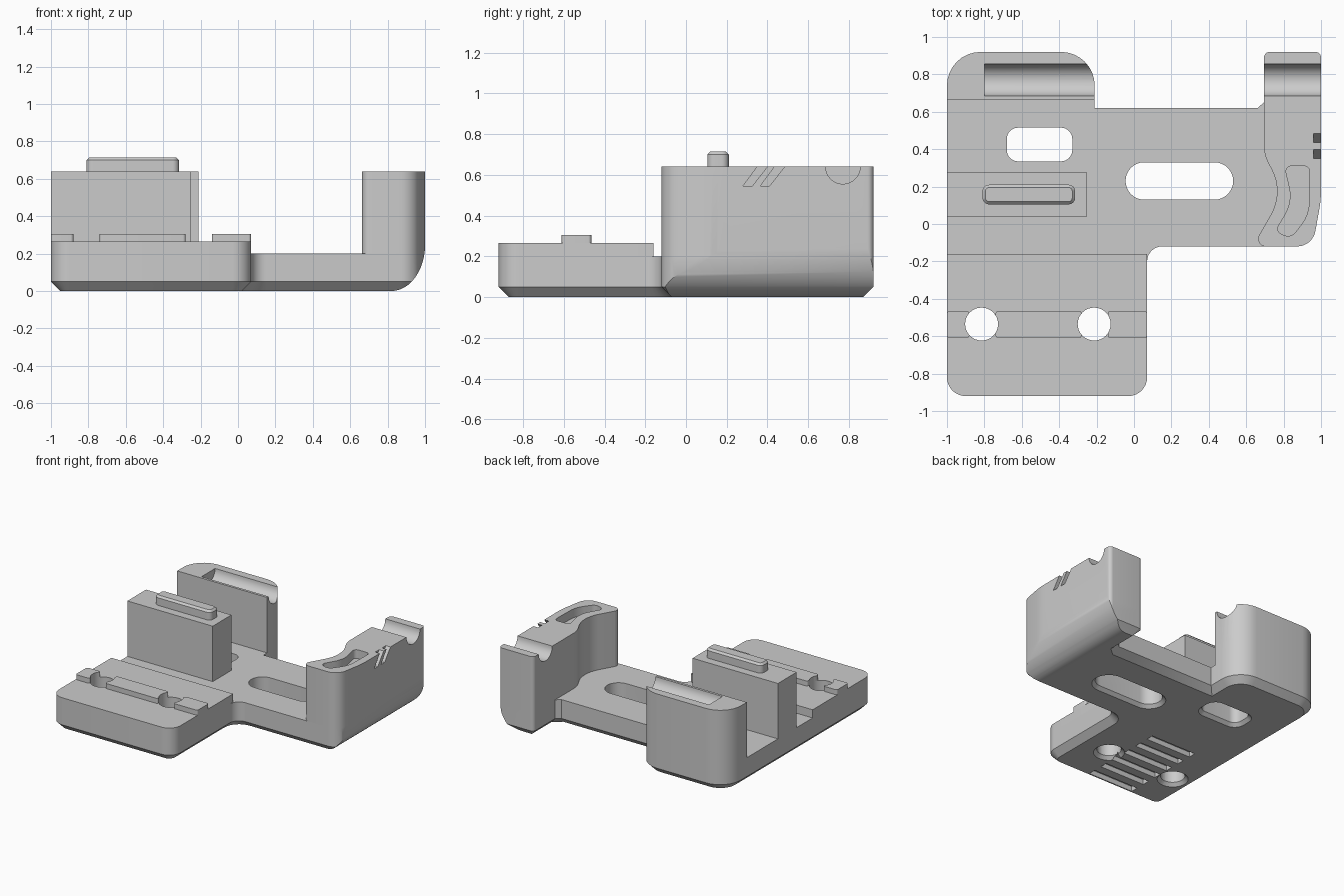
import bpy, bmesh
from math import sin, cos, tan, pi
from mathutils import Vector

if "Cube" in bpy.data.objects:
    bpy.data.objects.remove(bpy.data.objects["Cube"])

grey = bpy.data.materials.new("plain grey")
grey.use_nodes = True
COLOR = (0.6, 0.6, 0.6, 1)
grey.diffuse_color = COLOR
grey.node_tree.nodes["Principled BSDF"].inputs["Base Color"].default_value = COLOR


def outline(corners, inset=0.0, steps=8):
    """Counter-clockwise polygon with rounded corners (x, y, radius), optionally inset."""
    points = []
    n = len(corners)
    for i, (x, y, r) in enumerate(corners):
        here = Vector((x, y))
        before = (here - Vector(corners[i - 1][:2])).normalized()
        after = (Vector(corners[(i + 1) % n][:2]) - here).normalized()
        turn = before.angle_signed(after) * -1
        normal_a = Vector((-before.y, before.x))
        normal_b = Vector((-after.y, after.x))
        miter = (normal_a + normal_b) / (1 + normal_a.dot(normal_b))
        here = here + miter * inset
        if r == 0:
            points.append(here)
            continue
        side = 1 if turn > 0 else -1
        r = max(r - inset * side, 0.002)
        start = here - before * r * tan(abs(turn) / 2)
        center = start + normal_a * r * side
        for k in range(steps + 1):
            a = turn * k / steps
            v = start - center
            points.append(center + Vector((v.x * cos(a) - v.y * sin(a),
                                           v.x * sin(a) + v.y * cos(a))))
    return points


def box(x0, x1, y0, y1, r=0.0):
    return [(x0, y0, r), (x1, y0, r), (x1, y1, r), (x0, y1, r)]


def loft(name, rings):
    """Closed solid through matching rings of 3D points."""
    bm = bmesh.new()
    loops = [[bm.verts.new(p) for p in ring] for ring in rings]
    for low, high in zip(loops, loops[1:]):
        for i in range(len(low)):
            j = (i + 1) % len(low)
            bm.faces.new((low[i], low[j], high[j], high[i]))
    bm.faces.new(loops[0][::-1])
    bm.faces.new(loops[-1])
    bmesh.ops.recalc_face_normals(bm, faces=bm.faces)
    mesh = bpy.data.meshes.new(name)
    bm.to_mesh(mesh)
    bm.free()
    mesh.materials.append(grey)
    obj = bpy.data.objects.new(name, mesh)
    bpy.context.collection.objects.link(obj)
    return obj


def stack(name, corners, levels):
    """Upright solid from (z, inset) levels."""
    return loft(name, [[(p.x, p.y, z) for p in outline(corners, d)] for z, d in levels])


def bar_x(name, profile, x0, x1):
    """Solid with a (y, z) profile running along x."""
    return loft(name, [[(x, y, z) for y, z in profile] for x in (x0, x1)])


def cut(targets, cutter):
    cutter.hide_render = True
    for obj in targets:
        mod = obj.modifiers.new("cut", 'BOOLEAN')
        mod.operation = 'DIFFERENCE'
        mod.solver = 'EXACT'
        mod.object = cutter
        bpy.context.view_layer.objects.active = obj
        bpy.ops.object.modifier_apply(modifier=mod.name)
    bpy.data.objects.remove(cutter)


FLOOR, DECK, TOP = 0.2, 0.265, 0.64

# Base plate with chamfered underside
base = stack("base_plate", [
    (-1, -0.92, 0.1), (0.07, -0.92, 0.1), (0.07, -0.12, 0.08),
    (0.955, -0.12, 0.1), (1, 0.13, 0.6), (1, 0.92, 0.03), (0.695, 0.92, 0.03),
    (0.695, 0.65, 0), (0.66, 0.62, 0), (-0.21, 0.62, 0),
    (-0.21, 0.92, 0.18), (-1, 0.92, 0.18)],
    [(0, 0.05), (0.05, 0), (FLOOR, 0)])

# Raised front deck and its clamp strip
deck = stack("front_deck", [(-1, -0.92, 0.1), (0.07, -0.92, 0.1),
                            (0.07, -0.16, 0), (-1, -0.16, 0)], [(FLOOR, 0), (DECK, 0)])
strips = [stack("deck_strip", box(a, b, -0.61, -0.465, 0.015), [(DECK, 0), (0.305, 0)])
          for a, b in ((-1, -0.88), (-0.74, -0.28), (-0.14, 0.07))]

# Middle block with its tongue
block = stack("middle_block", box(-1, -0.25, 0.04, 0.275), [(FLOOR, 0), (TOP, 0)])
tongue = stack("tongue", box(-0.81, -0.315, 0.105, 0.21, 0.035),
               [(TOP, 0), (0.7, 0), (0.715, 0.015)])

# Back right post and curved left post
back_post = stack("back_post", [(-1, 0.665, 0), (-0.21, 0.665, 0),
                                (-0.21, 0.92, 0.18), (-1, 0.92, 0.18)],
                  [(FLOOR, 0), (TOP, 0)])
side_post = stack("side_post", [
    (0.635, -0.12, 0.04), (0.955, -0.12, 0.1), (1, 0.13, 0.6), (1, 0.92, 0.03),
    (0.695, 0.92, 0.03), (0.695, 0.37, 0.2), (0.8, 0.17, 0.25)],
    [(FLOOR, 0), (TOP, 0)])

# Rounded lower outer edge
arc = [(0.82 + 0.1805 * cos(a), 0.25 + 0.25 * sin(a))
       for a in (-pi / 2 * k / 12 for k in range(13))]
edge = arc + [(0.82, -0.1), (1.1, -0.1), (1.1, 0.25)]
cut([base, side_post], loft("edge_cutter", [[(x, y, z) for x, z in edge] for y in (-0.3, 1.1)]))

# Cradle grooves across both posts
groove = [(0.77 + 0.085 * cos(k * pi / 16), TOP + 0.085 * sin(k * pi / 16)) for k in range(32)]
cut([back_post], bar_x("groove_cutter", groove, -0.8, 0))
cut([side_post], bar_x("groove_cutter", groove, 0.5, 1.1))

# Slanted notches on the outer face
for y in (0.28, 0.365):
    notch = [(y, 0.545), (y + 0.045, 0.545), (y + 0.135, 0.66), (y + 0.085, 0.66)]
    cut([side_post], bar_x("notch_cutter", notch, 0.96, 1.1))

# Curved pocket in the side post
cut([side_post], stack("pocket_cutter", [
    (0.755, -0.04, 0.03), (0.84, -0.075, 0.05), (0.935, 0.05, 0.2), (0.94, 0.31, 0.03),
    (0.805, 0.31, 0.03), (0.85, 0.12, 0.2)], [(0.57, 0), (0.7, 0)]))

# Floor windows and screw holes, flared underneath
flare = [(-0.01, -0.035), (0.025, 0), (0.5, 0)]
cut([base], stack("window_cutter", box(-0.68, -0.33, 0.335, 0.515, 0.06), flare))
cut([base], stack("slot_cutter", box(-0.045, 0.53, 0.13, 0.33, 0.0995), flare))
for x in (-0.815, -0.213):
    hole = box(x - 0.088, x + 0.088, -0.623, -0.447, 0.0875)
    cut([base, deck] + strips, stack("hole_cutter", hole, flare))

# Vent grooves under the deck
for k in range(6):
    y = -0.83 + 0.13 * k
    cut([base], stack("vent_cutter", box(-0.7, -0.3, y - 0.03, y + 0.03), [(-0.1, 0), (0.04, 0)]))

# Smooth curved walls, keep hard edges
parts = [base, deck, block, tongue, back_post, side_post] + strips
bpy.ops.object.select_all(action='DESELECT')
for obj in parts:
    obj.select_set(True)
bpy.context.view_layer.objects.active = base
bpy.ops.object.shade_smooth_by_angle(angle=pi / 6)
